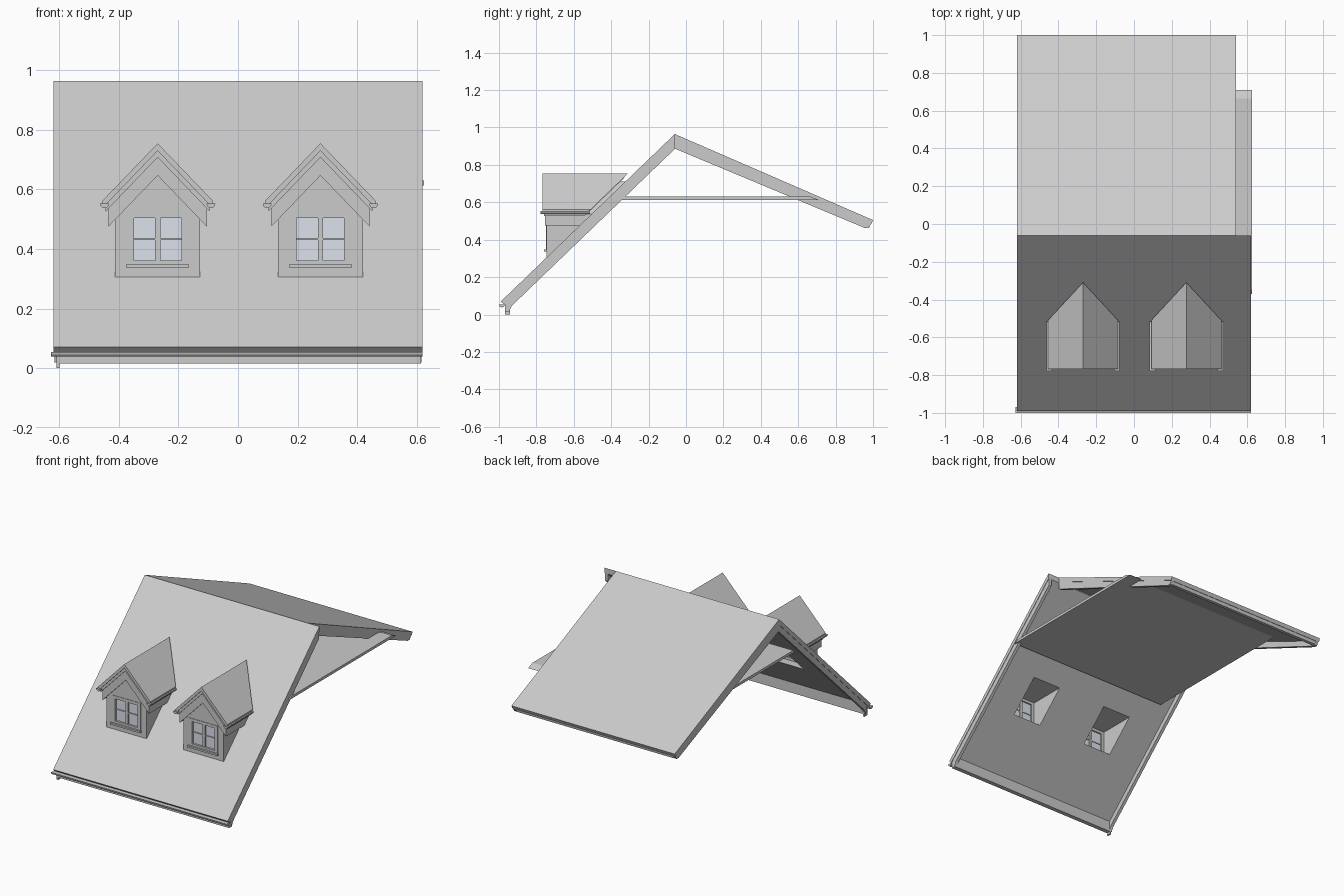
import bpy, bmesh, math
from mathutils import Vector

if "Cube" in bpy.data.objects:
    bpy.data.objects.remove(bpy.data.objects["Cube"])

S = 0.9624            # front pitch
B = 0.434             # back pitch
RY, RZ = -0.06, 0.965  # ridge


def front_z(y):
    return RZ + (y - RY) * S


def back_z(y):
    return RZ - (y - RY) * B


def prism(name, pts, axis, a, b, clip=None, mat=None):
    """Extrude a profile along x (pts = y,z) or y (pts = x,z); clip keeps what
    lies above the front slope shifted vertically by that amount."""
    bm = bmesh.new()
    put = (lambda p, t: (t, p[0], p[1])) if axis == 'x' else (lambda p, t: (p[0], t, p[1]))
    lo = [bm.verts.new(put(p, a)) for p in pts]
    hi = [bm.verts.new(put(p, b)) for p in pts]
    bm.faces.new(lo)
    bm.faces.new(hi[::-1])
    n = len(pts)
    for i in range(n):
        j = (i + 1) % n
        bm.faces.new((lo[i], hi[i], hi[j], lo[j]))
    if clip is not None:
        bmesh.ops.bisect_plane(bm, geom=bm.verts[:] + bm.edges[:] + bm.faces[:],
                               plane_co=Vector((0, RY, RZ + clip)),
                               plane_no=Vector((0, -S, 1)).normalized(),
                               clear_inner=True)
        bmesh.ops.holes_fill(bm, edges=[e for e in bm.edges if e.is_boundary], sides=0)
    bmesh.ops.recalc_face_normals(bm, faces=bm.faces[:])
    me = bpy.data.meshes.new(name)
    bm.to_mesh(me)
    bm.free()
    ob = bpy.data.objects.new(name, me)
    bpy.context.collection.objects.link(ob)
    if mat:
        me.materials.append(mat)
    return ob


def box(name, x0, x1, y0, y1, z0, z1, mat=None):
    return prism(name, [(x0, z0), (x1, z0), (x1, z1), (x0, z1)], 'y', y0, y1, mat=mat)


def cut(ob, cutter):
    m = ob.modifiers.new("opening", 'BOOLEAN')
    m.operation, m.solver, m.object = 'DIFFERENCE', 'EXACT', cutter


def half_round(cx, top, r, h):
    return [(cx + r * math.cos(math.pi * i / 6), top - h * math.sin(math.pi * i / 6))
            for i in range(7)]


glass = bpy.data.materials.new("pane_tint")
glass.diffuse_color = (0.72, 0.76, 0.84, 1)
glass.use_nodes = True
glass.node_tree.nodes["Principled BSDF"].inputs["Base Color"].default_value = glass.diffuse_color

# main roof slopes
front = prism("front_slope", [(RY, RZ), (-0.99, front_z(-0.99)), (-0.972, 0.053),
                              (RY, RZ - 0.035)], 'x', -0.62, 0.62)
prism("back_slope", [(RY, RZ), (1.0, back_z(1.0)), (0.99, back_z(0.99) - 0.026),
                     (RY, RZ - 0.03)], 'x', -0.62, 0.54)

# boards under the gable edges
for side, x0, x1 in (("left", -0.617, -0.597), ("right", 0.597, 0.617)):
    prism("front_barge_" + side, [(RY, RZ - 0.03), (-0.96, front_z(-0.96) - 0.03),
                                  (-0.945, 0.018), (-0.93, front_z(-0.93) - 0.08),
                                  (RY, RZ - 0.08)], 'x', x0, x1)
for side, x0, x1 in (("left", -0.617, -0.597), ("right", 0.517, 0.537)):
    prism("back_barge_" + side, [(RY, RZ - 0.025), (0.99, back_z(0.99) - 0.025),
                                 (0.975, 0.463), (0.955, 0.463),
                                 (RY, RZ - 0.078)], 'x', x0, x1)

# eaves boards, gutter and outlet
prism("front_fascia", [(-0.968, 0.016), (-0.94, 0.016), (-0.94, 0.09), (-0.968, 0.065)],
      'x', -0.6, 0.615)
prism("back_fascia", [(0.96, 0.465), (0.98, 0.465), (0.985, 0.49), (0.96, 0.5)],
      'x', -0.6, 0.52)
prism("gutter", half_round(-0.984, 0.054, 0.016, 0.016), 'x', -0.628, 0.62)
box("gutter_outlet", -0.61, -0.6, -0.968, -0.94, 0.0, 0.045)

# loft floor
prism("loft_floor", [(-0.37, 0.613), (-0.345, 0.63), (0.665, 0.63), (0.71, 0.613)],
      'x', -0.52, 0.625)


def chevron(cx, top, bottom, hw, k=1.04):
    d = hw * k
    return [(cx - hw, top - d), (cx, top), (cx + hw, top - d),
            (cx + hw, bottom - d), (cx, bottom), (cx - hw, bottom - d)]


# two dormers
for side, cx in (("left", -0.27), ("right", 0.277)):
    n = lambda part: "dormer_" + side + "_" + part
    cutter = box(n("cutter"), cx - 0.1, cx + 0.1, -0.9, -0.3, 0.345, 0.522)
    cutter.hide_render = True
    cutter.hide_viewport = False
    cutter.display_type = 'WIRE'
    cut(front, cutter)

    body = prism(n("walls"), [(cx - 0.143, 0.2), (cx + 0.143, 0.2), (cx + 0.143, 0.545),
                              (cx, 0.69), (cx - 0.143, 0.545)], 'y', -0.745, -0.2, clip=-0.02)
    cut(body, cutter)

    # layered gable roof
    prism(n("roof"), chevron(cx, 0.755, 0.73, 0.185), 'y', -0.768, -0.2, clip=0.03)
    prism(n("roof_batten"), chevron(cx, 0.732, 0.708, 0.175), 'y', -0.76, -0.2, clip=0.025)
    prism(n("roof_board"), chevron(cx, 0.71, 0.647, 0.165), 'y', -0.753, -0.2, clip=0.0)
    for sgn, lr in ((-1, "left"), (1, "right")):
        prism(n("gutter_" + lr), half_round(cx + sgn * 0.179, 0.553, 0.015, 0.016),
              'y', -0.777, -0.515)

    # window: casing, bars, panes and sill
    for sgn, lr in ((-1, "left"), (1, "right")):
        xs = sorted((cx + sgn * 0.08, cx + sgn * 0.102))
        box(n("window_jamb_" + lr), xs[0], xs[1], -0.748, -0.722, 0.345, 0.523)
        xp = sorted((cx + sgn * 0.006, cx + sgn * 0.082))
        box(n("window_pane_" + lr), xp[0], xp[1], -0.735, -0.731, 0.358, 0.508, glass)
    box(n("window_head"), cx - 0.08, cx + 0.08, -0.748, -0.722, 0.504, 0.523)
    box(n("window_bottom"), cx - 0.08, cx + 0.08, -0.748, -0.722, 0.345, 0.362)
    box(n("window_mullion"), cx - 0.009, cx + 0.009, -0.744, -0.724, 0.36, 0.506)
    box(n("window_rail"), cx - 0.081, cx + 0.081, -0.741, -0.727, 0.43, 0.437)
    box(n("window_sill"), cx - 0.106, cx + 0.106, -0.76, -0.74, 0.337, 0.348)
